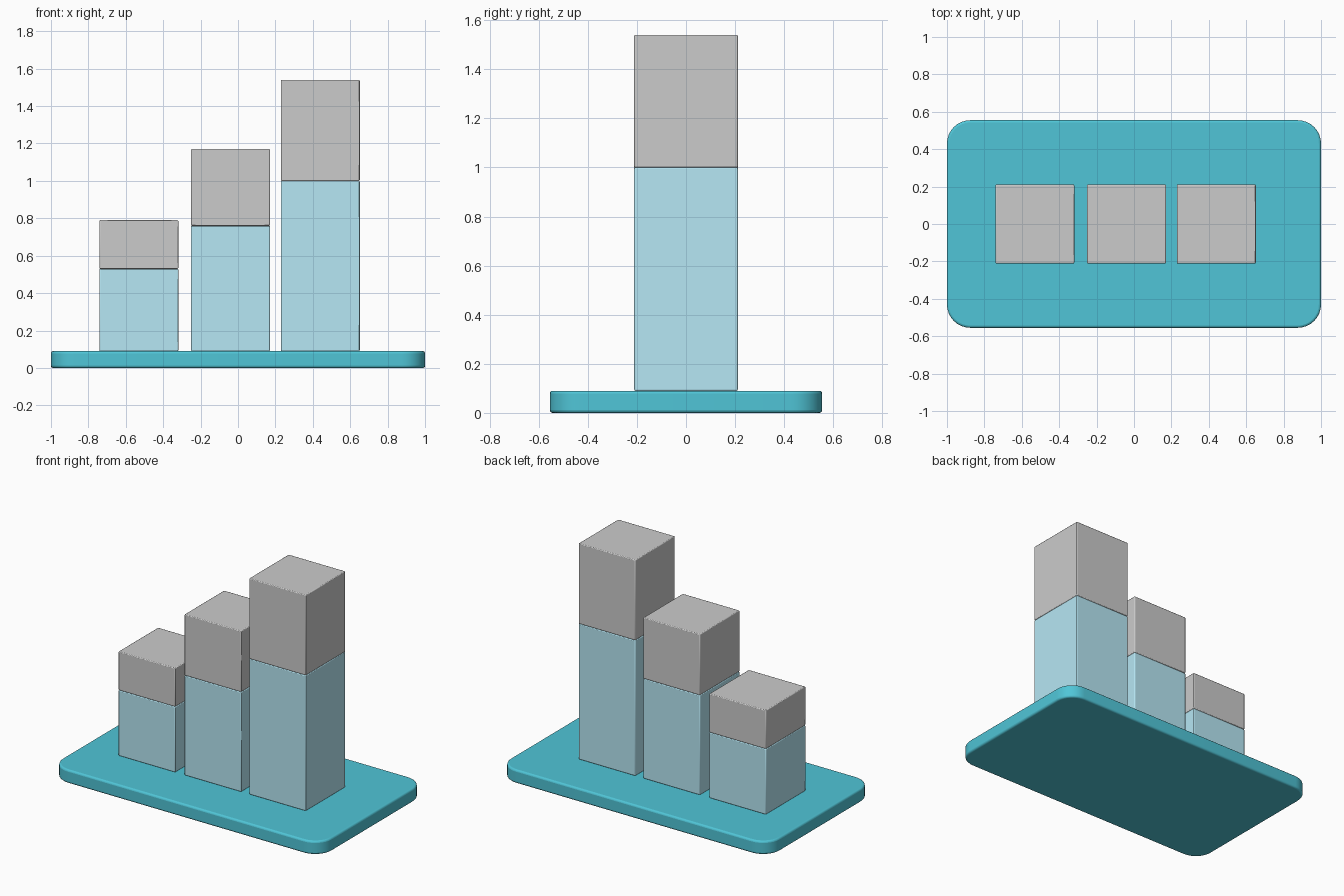
import bpy, bmesh
from math import radians, cos, sin, pi

if "Cube" in bpy.data.objects:
    bpy.data.objects.remove(bpy.data.objects["Cube"])


def material(name, color):
    m = bpy.data.materials.new(name)
    m.diffuse_color = (*color, 1)
    m.use_nodes = True
    m.node_tree.nodes["Principled BSDF"].inputs["Base Color"].default_value = m.diffuse_color
    return m


def finish(name, bm, mat, bevel, segments):
    bmesh.ops.recalc_face_normals(bm, faces=bm.faces)
    me = bpy.data.meshes.new(name)
    bm.to_mesh(me)
    bm.free()
    ob = bpy.data.objects.new(name, me)
    bpy.context.collection.objects.link(ob)
    if mat:
        me.materials.append(mat)
    mod = ob.modifiers.new("edge_bevel", 'BEVEL')
    mod.width, mod.segments = bevel, segments
    mod.limit_method, mod.angle_limit = 'ANGLE', radians(40)
    bpy.ops.object.select_all(action='DESELECT')
    ob.select_set(True)
    bpy.context.view_layer.objects.active = ob
    bpy.ops.object.shade_smooth_by_angle(angle=radians(35))
    return ob


def block(name, x, half, z0, z1, mat):
    bm = bmesh.new()
    bmesh.ops.create_cube(bm, size=1)
    for v in bm.verts:
        v.co = (x + v.co.x * 2 * half, v.co.y * 2 * half,
                z0 if v.co.z < 0 else z1)
    return finish(name, bm, mat, 0.005, 2)


teal = material("teal", (0.08, 0.56, 0.68))
light_blue = material("light_blue", (0.47, 0.80, 0.91))

# Base plate: rounded rectangle, extruded, with softened rims
HX, HY, R, T, N = 1.0, 0.555, 0.125, 0.09, 8
bm = bmesh.new()
outline = []
for i, (sx, sy) in enumerate([(1, 1), (-1, 1), (-1, -1), (1, -1)]):
    for k in range(N + 1):
        a = (i + k / N) * pi / 2
        outline.append(bm.verts.new((sx * (HX - R) + R * cos(a),
                                     sy * (HY - R) + R * sin(a), 0)))
face = bm.faces.new(outline)
ext = bmesh.ops.extrude_face_region(bm, geom=[face])
for v in ext["geom"]:
    if isinstance(v, bmesh.types.BMVert):
        v.co.z = T
finish("base_plate", bm, teal, 0.012, 3)

# Stacked bars: blue lower section and grey upper section
for label, x, mid, top in [("short", -0.53, 0.53, 0.79),
                           ("medium", -0.04, 0.76, 1.17),
                           ("tall", 0.44, 1.00, 1.54)]:
    block(label + "_bar_lower", x, 0.211, T, mid, light_blue)
    block(label + "_bar_upper", x, 0.211, mid, top, None)
